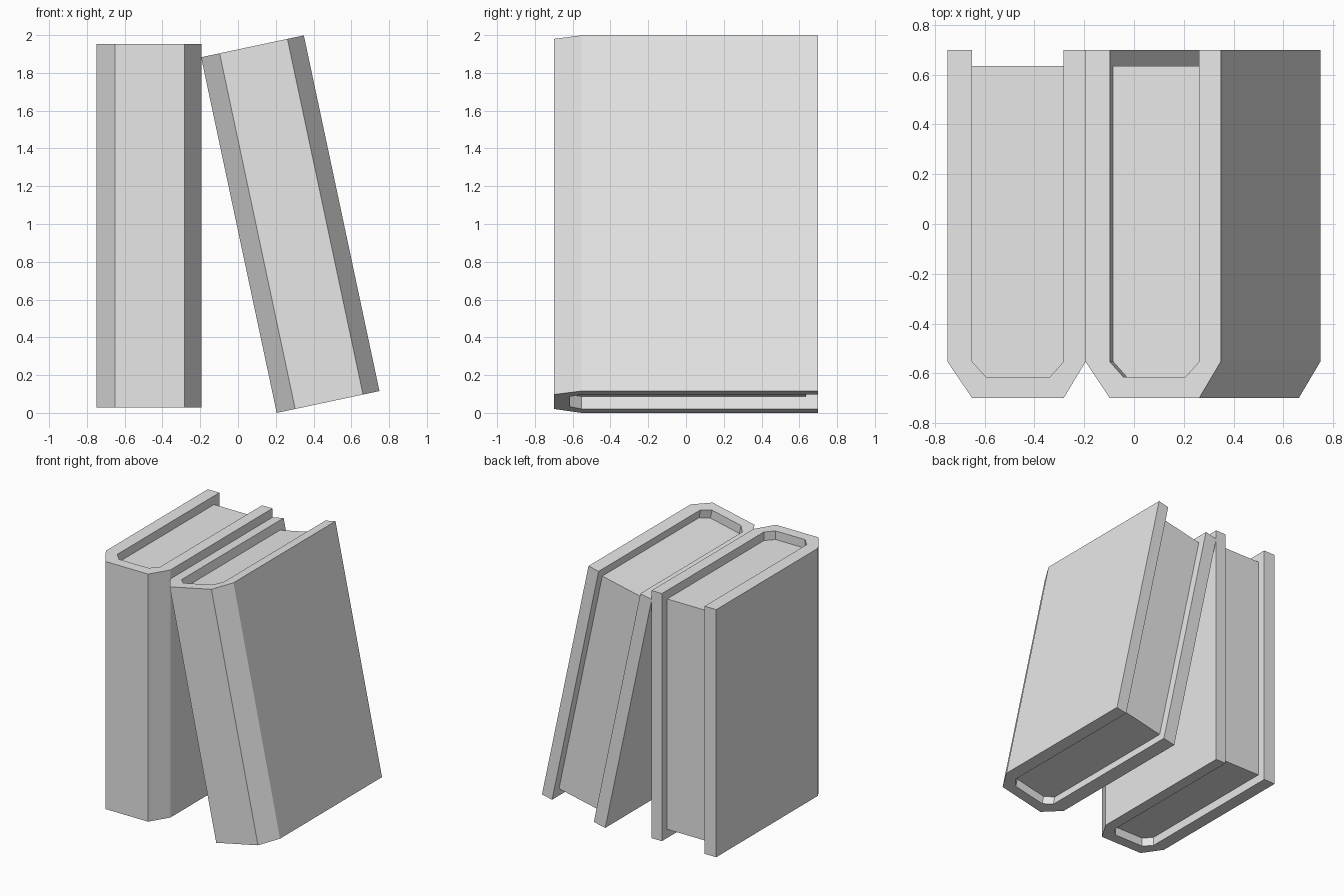
import bpy, bmesh
from math import radians

cube = bpy.data.objects.get("Cube")
if cube:
    bpy.data.objects.remove(cube, do_unlink=True)

grey = bpy.data.materials.new("light_grey")
grey.use_nodes = True
grey.diffuse_color = (0.8, 0.8, 0.8, 1)
grey.node_tree.nodes["Principled BSDF"].inputs["Base Color"].default_value = (0.8, 0.8, 0.8, 1)

# Book dimensions, measured from its lower left edge
WIDTH, HEIGHT = 0.556, 1.925
LEFT, RIGHT = 0.1, 0.467        # inner faces of the two boards
FRONT, BACK = -0.7, 0.7
SHOULDER = -0.553               # where the spine bevels begin
PAGE_FRONT, PAGE_BACK = -0.615, 0.635
BEVEL = 0.056                   # page corner bevel
RECESS = 0.067                  # pages sit below the cover ends

# Inner channel shared by cover and pages, running round the spine
channel = [(LEFT, SHOULDER), (LEFT + BEVEL, PAGE_FRONT),
           (RIGHT - BEVEL, PAGE_FRONT), (RIGHT, SHOULDER)]
cover_outline = [(0, BACK), (0, SHOULDER), (LEFT, FRONT), (RIGHT, FRONT),
                 (WIDTH, SHOULDER), (WIDTH, BACK), (RIGHT, BACK)]
cover_outline += channel[::-1] + [(LEFT, BACK)]
page_outline = channel + [(RIGHT, PAGE_BACK), (LEFT, PAGE_BACK)]


def prism(name, outline, z0, z1, location, lean):
    """Extrude a flat outline upwards into a solid."""
    bm = bmesh.new()
    base = bm.faces.new([bm.verts.new((x, y, z0)) for x, y in outline])
    top = bmesh.ops.extrude_face_region(bm, geom=[base], use_keep_orig=True)["geom"]
    bmesh.ops.translate(bm, vec=(0, 0, z1 - z0),
                        verts=[v for v in top if isinstance(v, bmesh.types.BMVert)])
    bmesh.ops.recalc_face_normals(bm, faces=bm.faces)
    mesh = bpy.data.meshes.new(name)
    bm.to_mesh(mesh)
    bm.free()
    mesh.materials.append(grey)
    obj = bpy.data.objects.new(name, mesh)
    obj.location = location
    obj.rotation_euler.y = lean
    bpy.context.collection.objects.link(obj)


def book(name, location, lean=0):
    prism(name + "_cover", cover_outline, 0, HEIGHT, location, lean)
    prism(name + "_pages", page_outline, RECESS, HEIGHT - RECESS, location, lean)


# One upright book and one leaning against it
book("upright_book", (-0.75, 0, 0.028))
book("leaning_book", (0.205, 0, 0), radians(-12))
